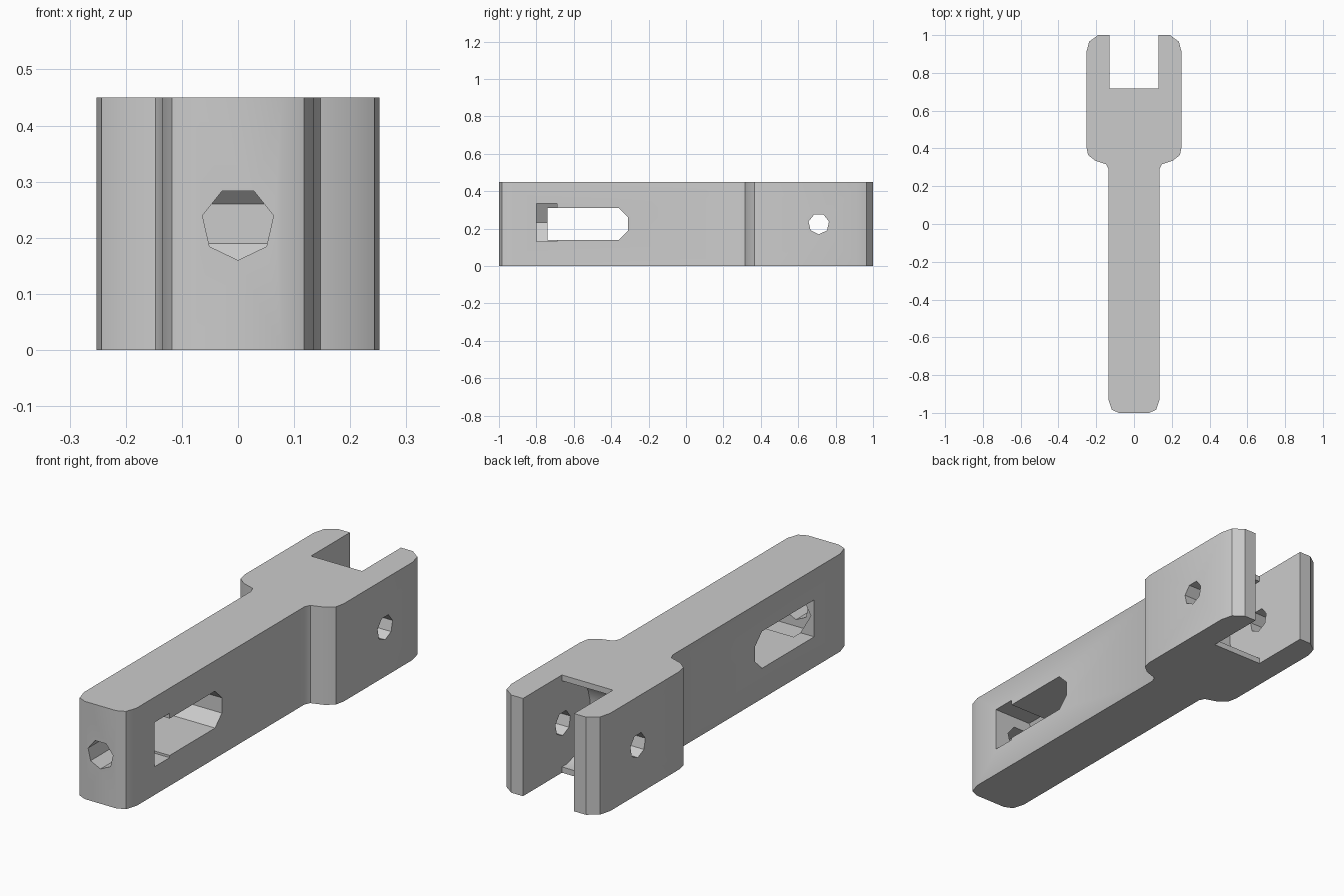
import bpy
import math
from mathutils import Matrix

cube = bpy.data.objects.get("Cube")
if cube:
    bpy.data.objects.remove(cube)

HEIGHT = 0.45
MID = HEIGHT / 2

grey = bpy.data.materials.new("plain_grey")
grey.use_nodes = True
colour = (0.6, 0.6, 0.6, 1)
grey.diffuse_color = colour
grey.node_tree.nodes["Principled BSDF"].inputs["Base Color"].default_value = colour


def prism(name, outline, start, end, axis="Z"):
    """Extrude an outline along an axis: (x, y) for Z, (y, z) for X, (x, z) for Y."""
    place = {"Z": lambda a, b, t: (a, b, t),
             "X": lambda a, b, t: (t, a, b),
             "Y": lambda a, b, t: (a, t, b)}[axis]
    n = len(outline)
    verts = [place(a, b, t) for t in (start, end) for a, b in outline]
    faces = [list(range(n))[::-1], list(range(n, 2 * n))]
    faces += [(i, (i + 1) % n, n + (i + 1) % n, n + i) for i in range(n)]
    mesh = bpy.data.meshes.new(name)
    mesh.from_pydata(verts, [], faces)
    if axis == "Y":
        mesh.flip_normals()
    mesh.materials.append(grey)
    obj = bpy.data.objects.new(name, mesh)
    bpy.context.collection.objects.link(obj)
    return obj


def polygon(sides, radius, centre, turn):
    """Regular polygon with its first corner at the given angle in degrees."""
    angles = [math.radians(turn) + math.tau * i / sides for i in range(sides)]
    return [(centre[0] + radius * math.cos(a), centre[1] + radius * math.sin(a))
            for a in angles]


# Clevis body: half outline from the shank end to the fork tips, mirrored
half = [(0.08, -1), (0.118, -0.983), (0.135, -0.93),
        (0.135, 0.29), (0.147, 0.316), (0.205, 0.335), (0.243, 0.365), (0.252, 0.41),
        (0.252, 0.91), (0.238, 0.965), (0.19, 1)]
body = prism("clevis_body", half + [(-x, y) for x, y in reversed(half)], 0, HEIGHT)

# Cross slot in the shank, with a chamfered far end
r = 0.085
flat = r * math.tan(math.pi / 8)
slot_outline = [(-0.74, MID - r), (-0.31 - r + flat, MID - r), (-0.31, MID - flat),
                (-0.31, MID + flat), (-0.31 - r + flat, MID + r), (-0.74, MID + r)]

# Nut pocket: hexagon along the shank, open on the left side only
hex_mid = 0.232
hex_r = 0.118
hex_flat = hex_r * math.sqrt(3) / 2
nut_outline = [(-hex_r, hex_mid), (-hex_r / 2, hex_mid - hex_flat), (0.3, hex_mid - hex_flat),
               (0.3, hex_mid + hex_flat), (-hex_r / 2, hex_mid + hex_flat)]

fork_outline = [(-0.13, 0.717), (0.13, 0.717), (0.13, 1.2), (-0.13, 1.2)]

cutters = [
    prism("cross_slot_cutter", slot_outline, -0.4, 0.4, "X"),
    prism("nut_pocket_cutter", nut_outline, -0.8, -0.69, "Y"),
    prism("bolt_hole_cutter", polygon(7, 0.065, (0, MID), -90), -1.2, -0.72, "Y"),
    prism("fork_gap_cutter", fork_outline, -0.2, HEIGHT + 0.2),
    prism("fork_relief_cutter", polygon(24, 0.2, (0.71, MID), 7.5), -0.13, 0.13, "X"),
    prism("pin_hole_cutter", polygon(7, 0.056, (0.71, MID), -90), -0.4, 0.4, "X"),
]

# Carve the body and bake the result
for cutter in cutters:
    cutter.hide_render = True
    mod = body.modifiers.new(cutter.name, "BOOLEAN")
    mod.operation = "DIFFERENCE"
    mod.solver = "EXACT"
    mod.object = cutter
bpy.context.view_layer.update()
carved = bpy.data.meshes.new_from_object(
    body.evaluated_get(bpy.context.evaluated_depsgraph_get()))
body.modifiers.clear()
body.data = carved
for cutter in cutters:
    bpy.data.objects.remove(cutter)

# Smooth the rounded corners, keep hard edges
bpy.ops.object.select_all(action="DESELECT")
body.select_set(True)
bpy.context.view_layer.objects.active = body
bpy.ops.object.shade_smooth_by_angle(angle=math.radians(30))
